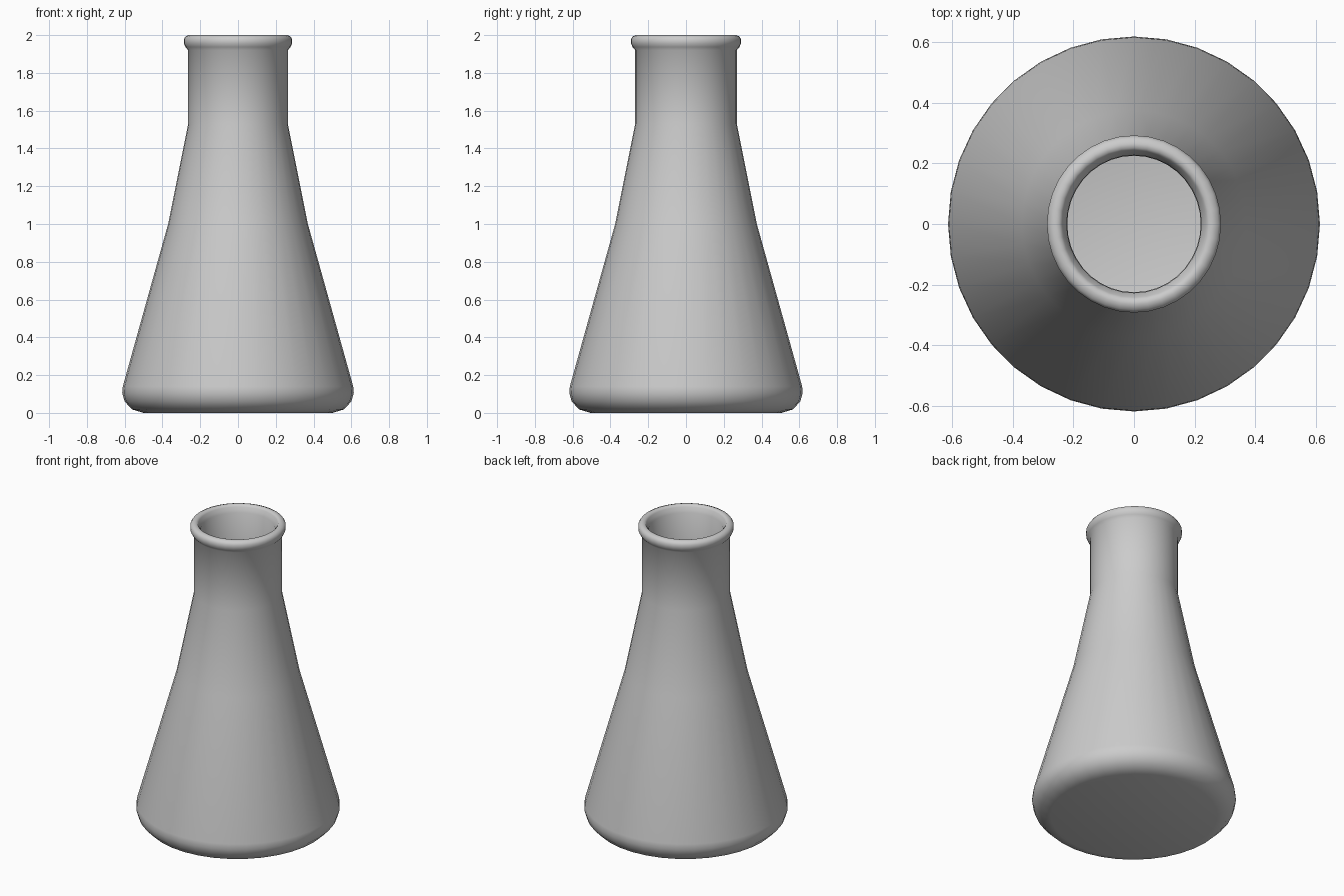
import bpy, bmesh, math

if "Cube" in bpy.data.objects:
    bpy.data.objects.remove(bpy.data.objects["Cube"])

SIDES = 36

# Profile as (radius, height): outside from the base up, over the lip, down the inside
outer = [(0.50, 0.0), (0.56, 0.018), (0.60, 0.06), (0.613, 0.105), (0.61, 0.14),
         (0.37, 1.0), (0.264, 1.53), (0.264, 1.92)]
lip = [(0.278, 1.937), (0.287, 1.957), (0.287, 1.978), (0.278, 1.993), (0.26, 2.0),
       (0.246, 1.998), (0.237, 1.988), (0.231, 1.97), (0.222, 1.955)]
inner = [(0.22, 1.52), (0.325, 0.99), (0.565, 0.14), (0.555, 0.08), (0.50, 0.045)]


def lathe(name, profile, y_extra):
    bm = bmesh.new()
    rings = []
    for r, z in profile:
        ring = []
        for i in range(SIDES):
            a = 2 * math.pi * i / SIDES
            ring.append(bm.verts.new((r * math.cos(a), (r + y_extra) * math.sin(a), z)))
        rings.append(ring)
    for low, high in zip(rings, rings[1:]):
        for i in range(SIDES):
            j = (i + 1) % SIDES
            bm.faces.new((low[i], low[j], high[j], high[i]))
    # Underside and inside floor
    bm.faces.new(rings[0][::-1])
    bm.faces.new(rings[-1])
    bmesh.ops.recalc_face_normals(bm, faces=bm.faces)
    mesh = bpy.data.meshes.new(name)
    bm.to_mesh(mesh)
    bm.free()
    obj = bpy.data.objects.new(name, mesh)
    bpy.context.collection.objects.link(obj)
    return obj


# Conical flask, very slightly wider in depth than in width
flask = lathe("conical_flask", outer + lip + inner, 0.005)
bpy.context.view_layer.objects.active = flask
flask.select_set(True)
bpy.ops.object.shade_smooth_by_angle(angle=math.radians(50))
